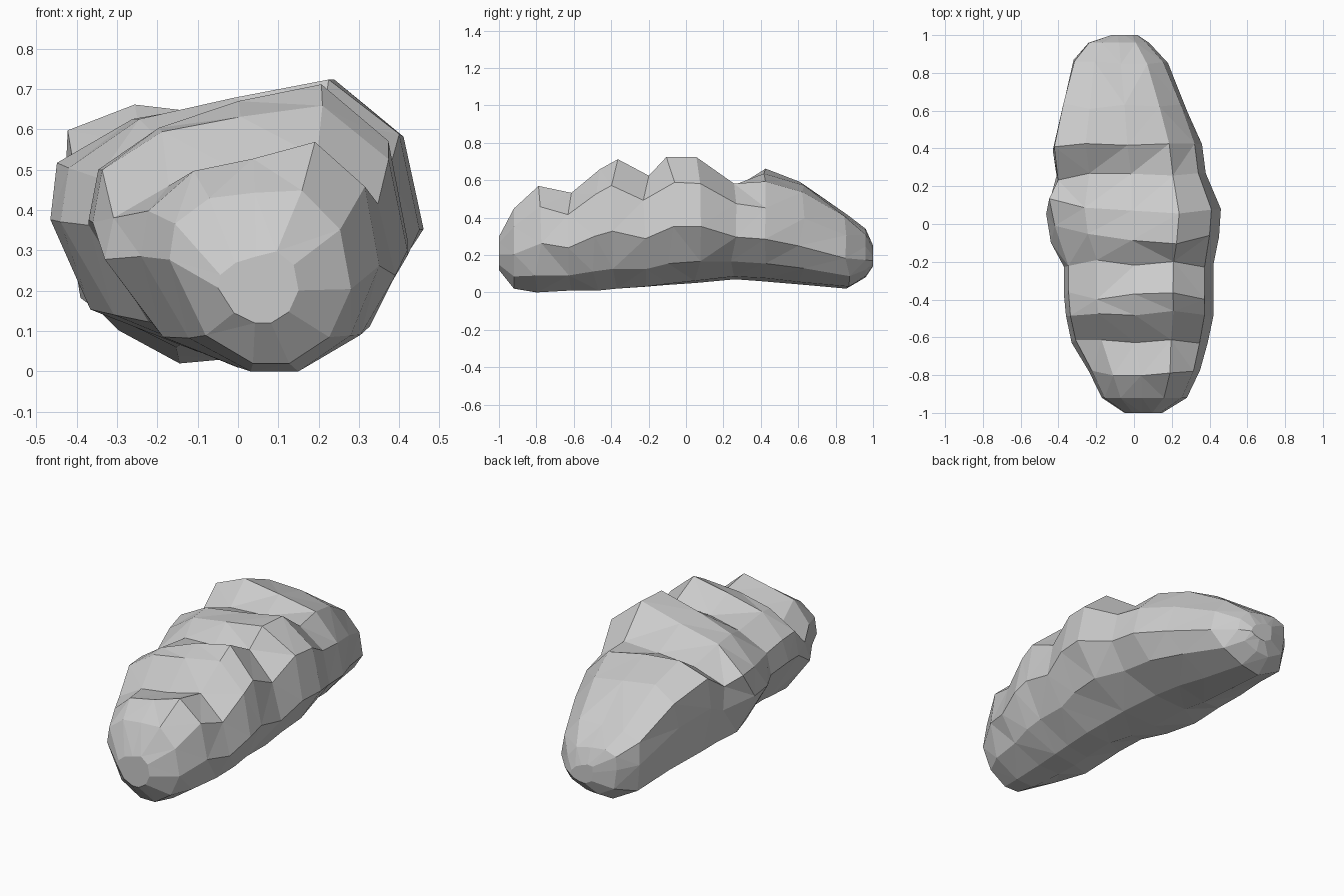
import bpy
import bmesh
import random
from mathutils import Vector

default_cube = bpy.data.objects.get("Cube")
if default_cube:
    bpy.data.objects.remove(default_cube, do_unlink=True)

random.seed(4)

# Stations from front to back: y, left edge, right edge, base, crest heights at both shoulders
STATIONS = [
    (-1, -.05, .15, .12, .27, .3),
    (-.92, -.17, .28, .02, .43, .45),
    (-.79, -.24, .35, 0, .49, .58),
    (-.63, -.33, .39, .01, .46, .53),
    (-.48, -.36, .42, .01, .6, .67),
    (-.38, -.37, .42, .02, .61, .71),
    (-.21, -.37, .42, .03, .58, .63),
    (-.08, -.44, .45, .04, .62, .73),
    (.06, -.465, .46, .05, .62, .72),
    (.25, -.41, .38, .07, .56, .59),
    (.41, -.43, .36, .06, .655, .6),
    (.62, -.38, .28, .04, .59, .54),
    (.86, -.32, .18, .02, .42, .4),
    (.96, -.24, .08, .08, .34, .31),
    (1, -.12, .02, .14, .25, .22),
]

# Rounded outlines of the two halves: fraction of width, fraction of height
FRONT_OUTLINE = [
    (.46, 0), (.66, 0), (.88, .15), (1, .42), (.94, .76), (.73, 1),
    (.47, 1.01), (.22, 1), (.03, .86), (0, .64), (.2, .17),
]
BACK_OUTLINE = [
    (.35, 0), (.6, .03), (.86, .18), (1, .43), (.95, .75), (.78, 1),
    (.5, 1.02), (.22, 1), (.01, .87), (0, .6), (.05, .2),
]


def make_material(name, colour):
    material = bpy.data.materials.new(name)
    material.use_nodes = True
    material.diffuse_color = colour
    material.node_tree.nodes["Principled BSDF"].inputs["Base Color"].default_value = colour
    return material


def add_ring(bm, station):
    y, left, right, base, crest_left, crest_right = station
    blend = min(max((y + .25) * 2, 0), 1)
    ring = []
    for front, back in zip(FRONT_OUTLINE, BACK_OUTLINE):
        across, up = Vector(front).lerp(Vector(back), blend)
        slope = (across - .23) / .54
        crest = crest_left + (crest_right - crest_left) * slope
        point = Vector((left + (right - left) * across, y, base + (crest - base) * up))
        # Uneven chipped facets away from the two tips
        if abs(y) < .9:
            point.y += random.uniform(-.02, .02)
            point.z += random.uniform(-.01, .01) * up
        # The middle crest runs diagonally, further back on its left-hand end
        if abs(y) < .1 and up > .8:
            point.y += .1 * (.6 - across)
        ring.append(bm.verts.new(point))
    return ring


# Boulder body: lofted lobes with creases between them
bm = bmesh.new()
rings = [add_ring(bm, station) for station in STATIONS]
count = len(FRONT_OUTLINE)
for front, back in zip(rings, rings[1:]):
    for i in range(count):
        j = (i + 1) % count
        bm.faces.new((front[i], front[j], back[j], back[i]))

# Closed ends
bm.faces.new(rings[0])
bm.faces.new(rings[-1])
bmesh.ops.triangulate(bm, faces=bm.faces[:], quad_method="BEAUTY")
bmesh.ops.recalc_face_normals(bm, faces=bm.faces[:])

mesh = bpy.data.meshes.new("boulder")
bm.to_mesh(mesh)
bm.free()
mesh.materials.append(make_material("stone grey", (.6, .6, .6, 1)))
boulder = bpy.data.objects.new("boulder", mesh)
bpy.context.collection.objects.link(boulder)
